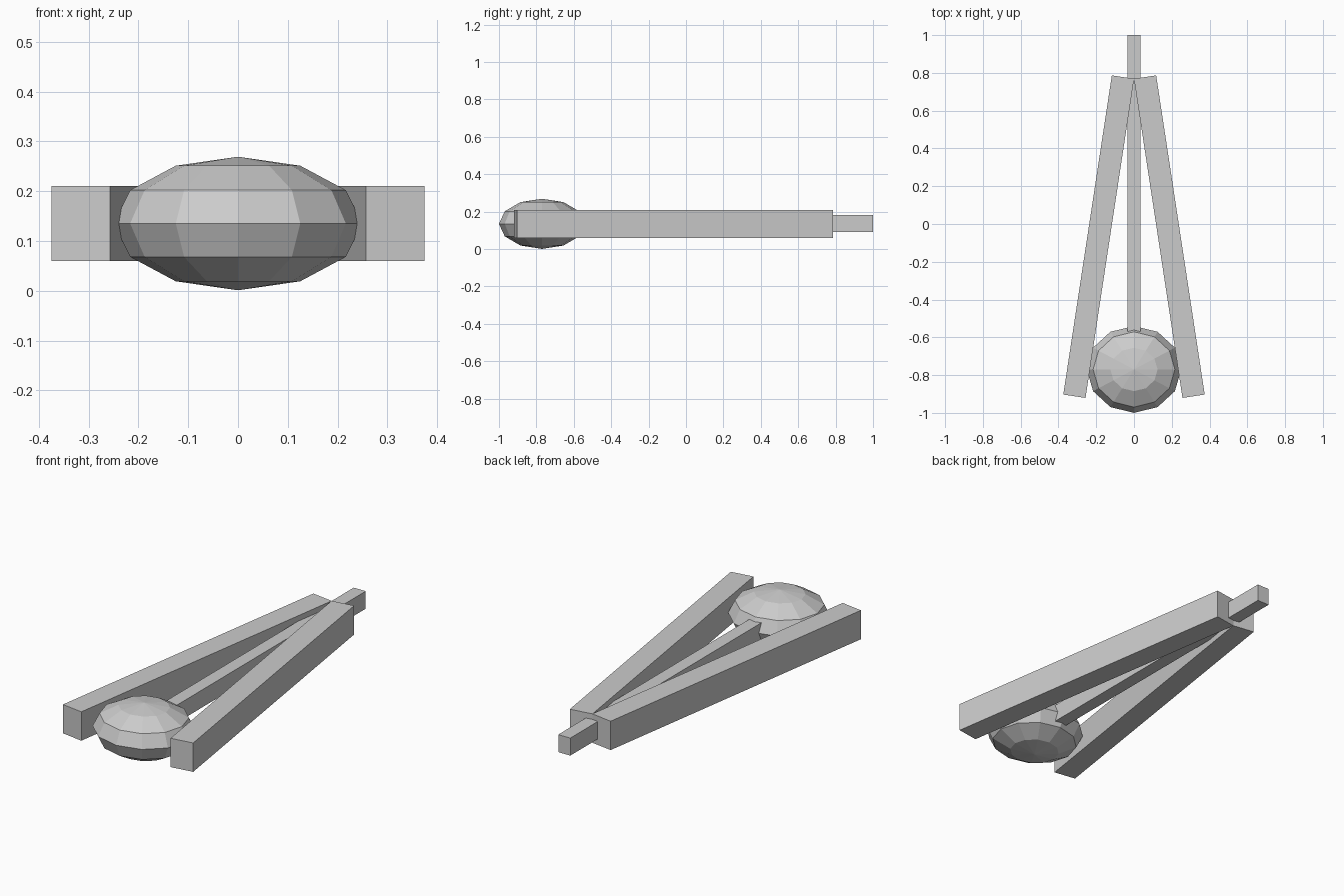
import bpy
import bmesh
from math import radians
from mathutils import Matrix, Vector

default_cube = bpy.data.objects.get("Cube")
if default_cube:
    bpy.data.objects.remove(default_cube, do_unlink=True)

# Single flat grey
GREY = (0.6, 0.6, 0.6, 1.0)
grey = bpy.data.materials.new("light_grey")
grey.use_nodes = True
grey.diffuse_color = GREY
grey.node_tree.nodes["Principled BSDF"].inputs["Base Color"].default_value = GREY

MID_Z = 0.135


def add_part(name, bm):
    mesh = bpy.data.meshes.new(name)
    bm.to_mesh(mesh)
    bm.free()
    mesh.materials.append(grey)
    part = bpy.data.objects.new(name, mesh)
    bpy.context.collection.objects.link(part)
    return part


def add_box(name, centre, size, turn=0.0):
    bm = bmesh.new()
    bmesh.ops.create_cube(bm, size=1.0)
    bmesh.ops.transform(bm, matrix=Matrix.Diagonal((*size, 1.0)), verts=bm.verts)
    part = add_box_done = add_part(name, bm)
    part.location = Vector(centre)
    part.rotation_euler.z = turn
    return part


# Two splayed side bars meeting at the back
for name, side in (("left_bar", 1), ("right_bar", -1)):
    add_box(name, (side * 0.187, -0.067, MID_Z), (0.119, 1.709, 0.15),
            side * radians(8.65))

# Central rod running from the bulb out past the bars
rod_front, rod_back = -0.77, 1.0
add_box("centre_rod", (0, (rod_front + rod_back) / 2, MID_Z + 0.001),
        (0.069, rod_back - rod_front, 0.091))

# Flattened low-poly bulb between the front ends of the bars
bm = bmesh.new()
bmesh.ops.create_uvsphere(bm, u_segments=12, v_segments=6, radius=1.0)
bmesh.ops.transform(bm, matrix=Matrix.Diagonal((0.25, 0.23, 0.134, 1.0)), verts=bm.verts)
bulb = add_part("bulb", bm)
bulb.location = (0, -0.77, MID_Z)
